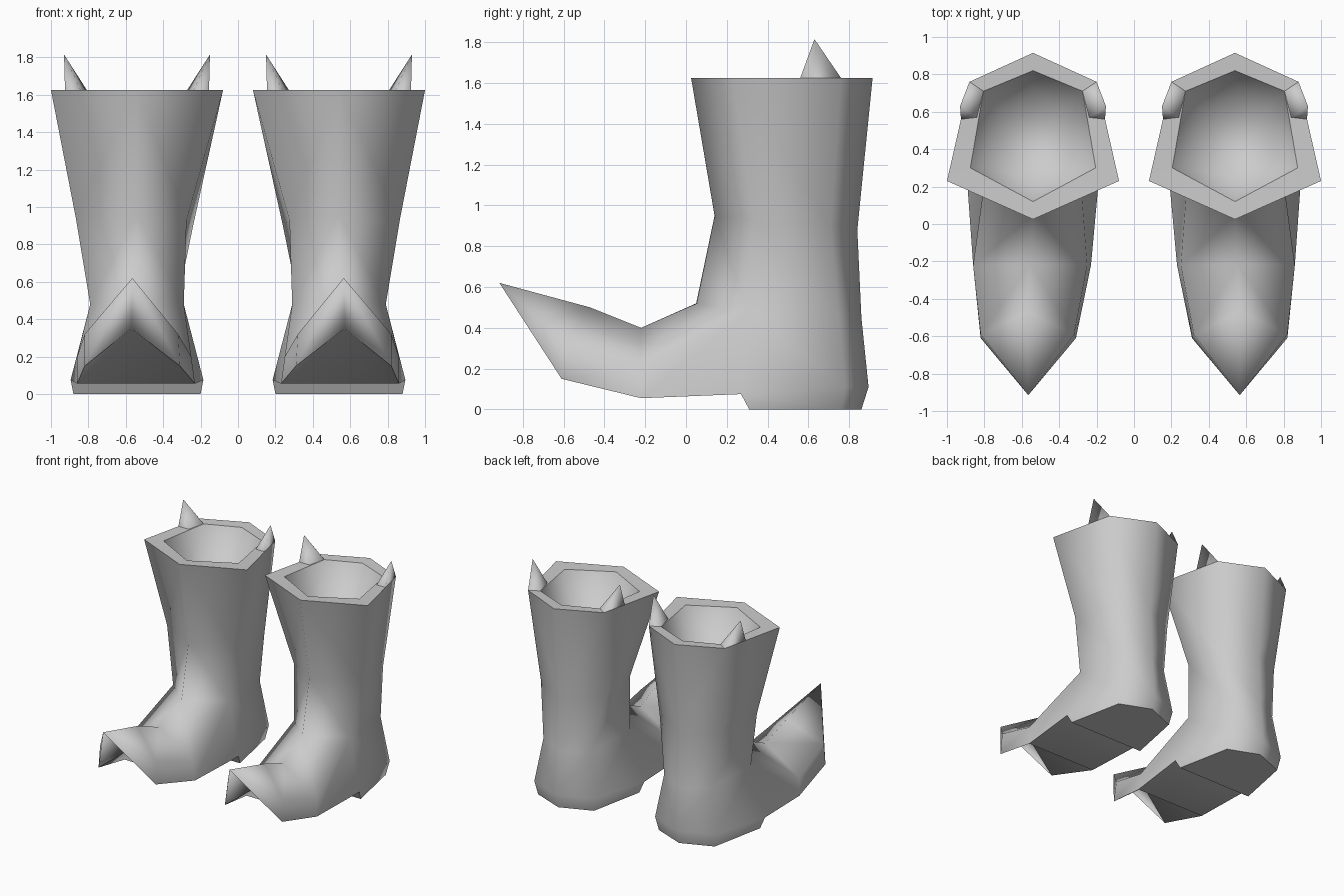
import bpy, bmesh

if "Cube" in bpy.data.objects:
    bpy.data.objects.remove(bpy.data.objects["Cube"])

CX = 0.54  # boot centre line


class Builder:
    """Collects lofted half-rows, mirrored about the boot's own centre line."""

    def __init__(self, side):
        self.bm, self.side, self.cache = bmesh.new(), side, {}

    def vert(self, p, s):
        shift = p[3] if len(p) > 3 else 0.0
        co = (round(self.side * (CX + shift + s * p[0]), 4), p[1], p[2])
        if co not in self.cache:
            self.cache[co] = self.bm.verts.new(co)
        return self.cache[co]

    def loft(self, rows, signs=(1, -1)):
        for s in signs:
            for a, b in zip(rows, rows[1:]):
                for i in range(len(a) - 1):
                    quad = [self.vert(p, s) for p in (a[i], a[i + 1], b[i + 1], b[i])]
                    self.bm.faces.new(list(dict.fromkeys(quad)))

    def finish(self, name, crease_ring=(), smooth_angle=1.45):
        bm = self.bm
        bmesh.ops.recalc_face_normals(bm, faces=bm.faces)
        ring = {self.vert(p, s) for p in crease_ring for s in (1, -1)}
        for f in bm.faces:
            f.smooth = True
        # sharp: rim edges, the border of the sole and any fold past the angle
        for e in bm.edges:
            down = [f.normal.z < -0.68 for f in e.link_faces]
            at_tip = any(v.co.y < -0.9 for v in e.verts)
            fold = e.calc_face_angle(0) > smooth_angle and not at_tip
            e.smooth = not (fold or down.count(True) == 1 or set(e.verts) <= ring)
        mesh = bpy.data.meshes.new(name)
        bm.to_mesh(mesh)
        bm.free()
        obj = bpy.data.objects.new(name, mesh)
        bpy.context.collection.objects.link(obj)


# Shaft half-rings: front, side, back side, back
floor = [(0, .26, 1.36), (.20, .36, 1.36), (.16, .60, 1.36), (0, .68, 1.36)]
inner = [(0, .12, 1.62), (.335, .30, 1.62), (.265, .71, 1.62), (0, .82, 1.62)]
rim = [(0, .025, 1.625), (.46, .23, 1.625), (.34, .76, 1.625), (0, .915, 1.625)]
calf_outer = [(0, .14, .95), (.325, .33, .93), (.26, .71, .90), (0, .84, .88)]
calf_inner = [(0, .14, .95), (.265, .32, .93), (.30, .68, .90), (0, .84, .88)]
ankle = [(0, .05, .52), (.25, .30, .48), (.21, .75, .46), (0, .86, .45)]

# Heel half-rows: side, back side, back
heel = [(.355, .27, .075), (.27, .78, .11), (0, .895, .11)]
ground = [(.34, .31, 0), (.25, .76, 0), (0, .86, 0)]
arch, heel_front = (0, .27, .075), (0, .31, 0)

# Foot half-rows: top, upper side, sole corner, sole middle (4th value: x shift)
instep = [ankle[0], ankle[1], heel[0], arch]
ball = [(0, -.22, .40, .015), (.305, -.22, .20, .015),
        (.315, -.22, .055, .005), (0, -.22, .055, .005)]
toe = [(0, -.47, .50, .03), (.25, -.59, .32, .03),
       (.255, -.61, .15, .025), (0, -.56, .35, .03)]
tip = (0, -.915, .62, .025)


def make_boot(side, label):
    b = Builder(side)
    b.loft([[floor[0], floor[1]], [floor[3], floor[2]]])
    b.loft([floor, inner, rim])
    b.loft([rim, calf_outer, ankle], signs=(1,))
    b.loft([rim, calf_inner, ankle], signs=(-1,))
    b.loft([ankle[1:], heel, ground])
    b.loft([[heel[0], arch], [ground[0], heel_front]])
    b.loft([ground[:2], [heel_front, ground[2]]])
    b.loft([instep, ball, toe])
    # toe end closes on the upturned tip
    b.loft([toe, [tip] * 4])
    b.finish(label + "_boot", inner)

    # pointed pull tabs on the rim
    base = [(.385, .56, 1.625), (.34, .76, 1.625), (.265, .71, 1.62), (.30, .57, 1.62)]
    peak = (.39, .63, 1.815)
    for s, where in ((1, "outer"), (-1, "inner")):
        t = Builder(side)
        ring = [t.vert(p, s) for p in base]
        top = t.vert(peak, s)
        for i in range(4):
            t.bm.faces.new([ring[i], ring[(i + 1) % 4], top])
        t.finish(f"{label}_{where}_pull_tab", smooth_angle=3.2)


make_boot(1, "right")
make_boot(-1, "left")
